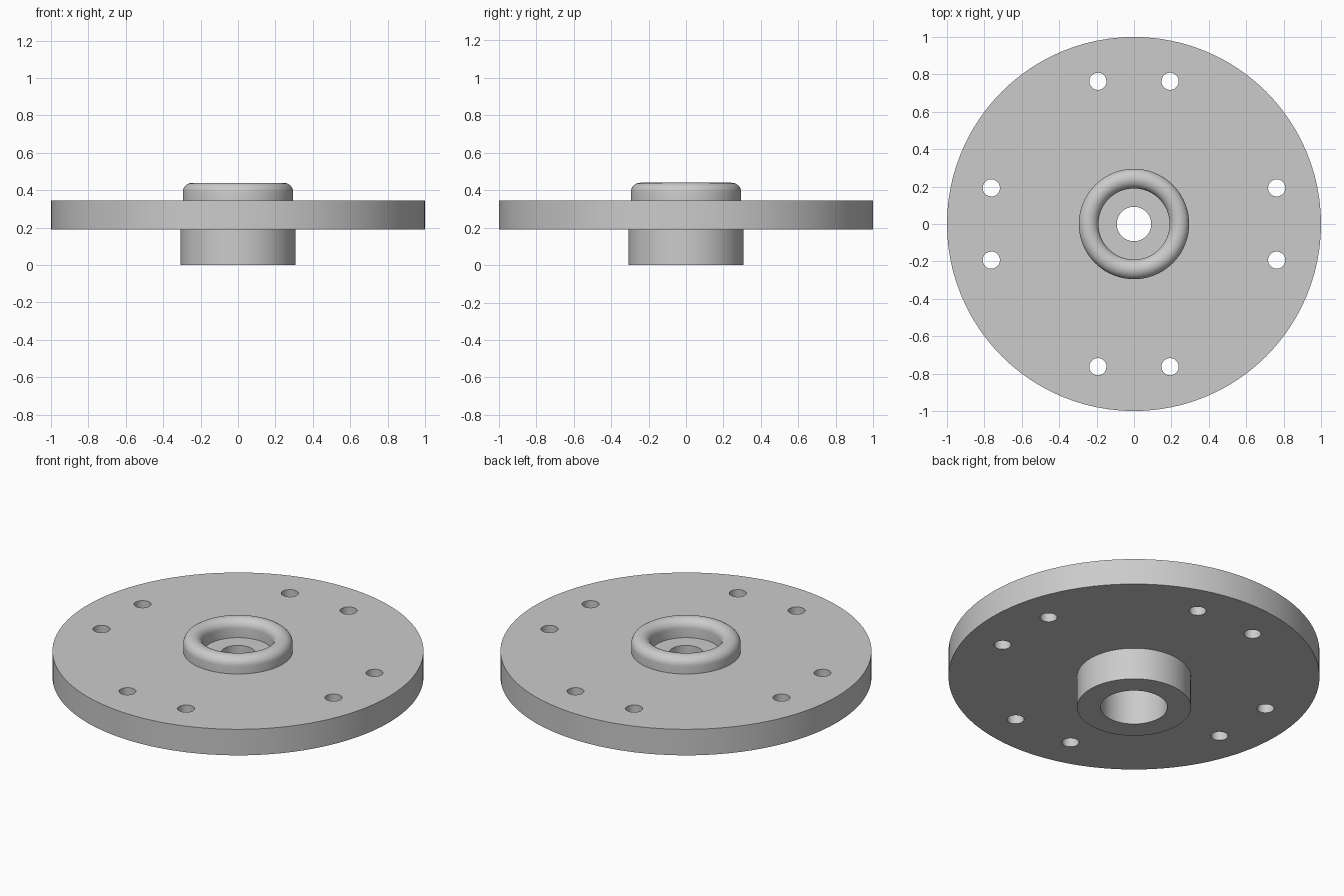
import bpy, bmesh, math

if "Cube" in bpy.data.objects:
    bpy.data.objects.remove(bpy.data.objects["Cube"])

SEG = 96
metal = bpy.data.materials.new("plain grey")
metal.diffuse_color = (0.6, 0.6, 0.6, 1)
metal.use_nodes = True
metal.node_tree.nodes["Principled BSDF"].inputs["Base Color"].default_value = metal.diffuse_color


def add_object(name, bm):
    bmesh.ops.recalc_face_normals(bm, faces=bm.faces)
    mesh = bpy.data.meshes.new(name)
    bm.to_mesh(mesh)
    bm.free()
    mesh.materials.append(metal)
    obj = bpy.data.objects.new(name, mesh)
    bpy.context.collection.objects.link(obj)
    return obj


def lathe(name, profile):
    """Revolve a closed (radius, z) outline about the z axis."""
    bm = bmesh.new()
    rings = []
    for i in range(SEG):
        a = 2 * math.pi * i / SEG
        rings.append([bm.verts.new((r * math.cos(a), r * math.sin(a), z))
                      for r, z in profile])
    n = len(profile)
    for i in range(SEG):
        p, q = rings[i], rings[(i + 1) % SEG]
        for j in range(n):
            k = (j + 1) % n
            bm.faces.new((p[j], q[j], q[k], p[k]))
    return add_object(name, bm)


# Rounded lip of the raised collar, outer wall to inner wall
lip = [(0.2425 + 0.0525 * math.cos(math.pi * i / 14),
        0.39 + 0.05 * math.sin(math.pi * i / 14)) for i in range(15)]

# Body: lower hub, disc, collar, thin web with small centre hole, lower bore
profile = [(0.18, 0), (0.307, 0), (0.307, 0.19), (1, 0.19), (1, 0.345),
           (0.295, 0.345)] + lip + [(0.19, 0.335), (0.092, 0.335),
                                    (0.092, 0.24), (0.18, 0.24)]
body = lathe("flange_hub", profile)

# Bolt holes: four pairs around the disc
bm = bmesh.new()
for sx in (-1, 1):
    for sy in (-1, 1):
        for x, y in ((0.193, 0.763), (0.763, 0.193)):
            made = bmesh.ops.create_cone(bm, cap_ends=True, segments=32,
                                         radius1=0.046, radius2=0.046, depth=0.4)
            bmesh.ops.translate(bm, verts=made["verts"],
                                vec=(sx * x, sy * y, 0.27))
cutter = add_object("bolt_hole_cutter", bm)
cutter.hide_render = True

cut = body.modifiers.new("bolt_holes", 'BOOLEAN')
cut.operation = 'DIFFERENCE'
cut.solver = 'EXACT'
cut.object = cutter

bpy.ops.object.select_all(action='DESELECT')
body.select_set(True)
bpy.context.view_layer.objects.active = body
bpy.ops.object.modifier_apply(modifier=cut.name)
bpy.data.objects.remove(cutter)
bpy.ops.object.shade_smooth_by_angle(angle=math.radians(35))
